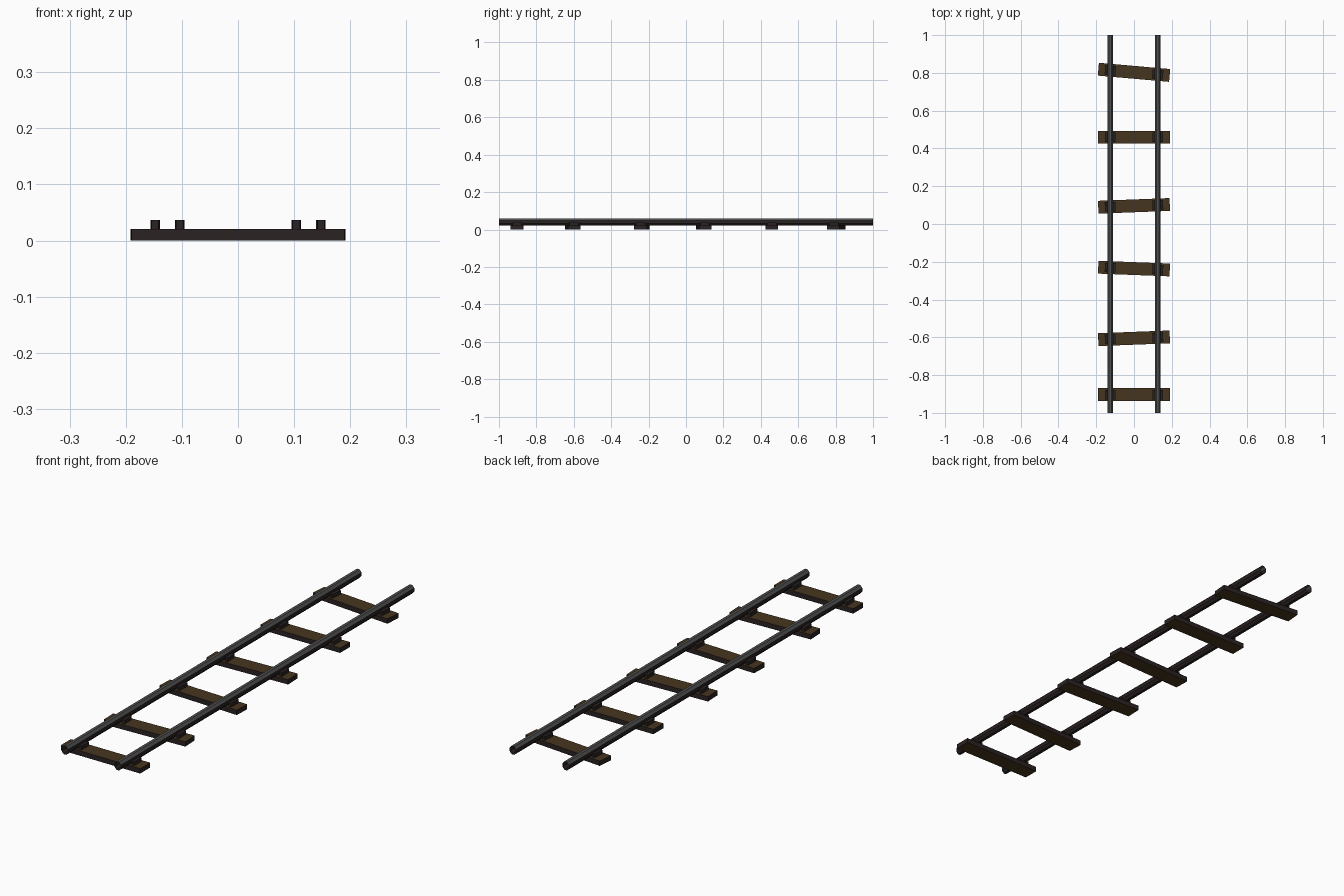
import bpy, bmesh, math
from mathutils import Matrix

if "Cube" in bpy.data.objects:
    bpy.data.objects.remove(bpy.data.objects["Cube"])


def material(name, rgb):
    m = bpy.data.materials.new(name)
    m.diffuse_color = (*rgb, 1)
    m.use_nodes = True
    m.node_tree.nodes["Principled BSDF"].inputs["Base Color"].default_value = m.diffuse_color
    return m


wood = material("dark_wood", (0.062, 0.036, 0.013))
steel = material("worn_steel", (0.078, 0.080, 0.080))
dark = material("rusty_black", (0.024, 0.016, 0.016))


def finish(bm, name, mat, rule):
    # faces that meet the rule get the main colour, the others are dark
    bm.normal_update()
    for f in bm.faces:
        f.material_index = 0 if rule(f.normal) else 1
    me = bpy.data.meshes.new(name)
    bm.to_mesh(me)
    bm.free()
    me.materials.append(mat)
    me.materials.append(dark)
    ob = bpy.data.objects.new(name, me)
    bpy.context.collection.objects.link(ob)
    return ob


def box(name, size, loc, angle, centre, mat, rule):
    # box placed relative to a sleeper, then turned with it
    bm = bmesh.new()
    bmesh.ops.create_cube(bm, size=1, matrix=Matrix.Translation(loc) @ Matrix.Diagonal((*size, 1)))
    bm.transform(Matrix.Translation(centre) @ Matrix.Rotation(angle, 4, 'Z'))
    return finish(bm, name, mat, rule)


# sleepers (y, angle in degrees) with a pair of clips at each rail
RAIL_X = 0.126
sleepers = [(-0.903, 0), (-0.605, 2.2), (-0.236, -2.2), (0.096, 2.2), (0.459, 0), (0.803, -5)]
for i, (y, deg) in enumerate(sleepers):
    a, c = math.radians(deg), (0, y, 0)
    box(f"sleeper_{i}", (0.379, 0.068, 0.021), (0, 0, 0.0105), a, c, wood, lambda n: abs(n.z) > 0.5)
    for s in (-1, 1):
        for d in (-1, 1):
            box(f"rail_clip_{i}", (0.013, 0.05, 0.017), (s * RAIL_X + d * 0.022, 0, 0.0285),
                a, c, dark, lambda n: True)

# rails: open eight-sided tubes, worn bright on the upper faces
for s, name in ((-1, "left_rail"), (1, "right_rail")):
    bm = bmesh.new()
    bmesh.ops.create_cone(bm, cap_ends=False, segments=8, radius1=1, radius2=1, depth=2)
    bm.transform(Matrix.Translation((s * RAIL_X, 0, 0.040)) @ Matrix.Diagonal((0.0165, 1, 0.0195, 1))
                 @ Matrix.Rotation(math.pi / 2, 4, 'X') @ Matrix.Rotation(math.pi / 8, 4, 'Z'))
    finish(bm, name, steel, lambda n: n.z > 0.3)
